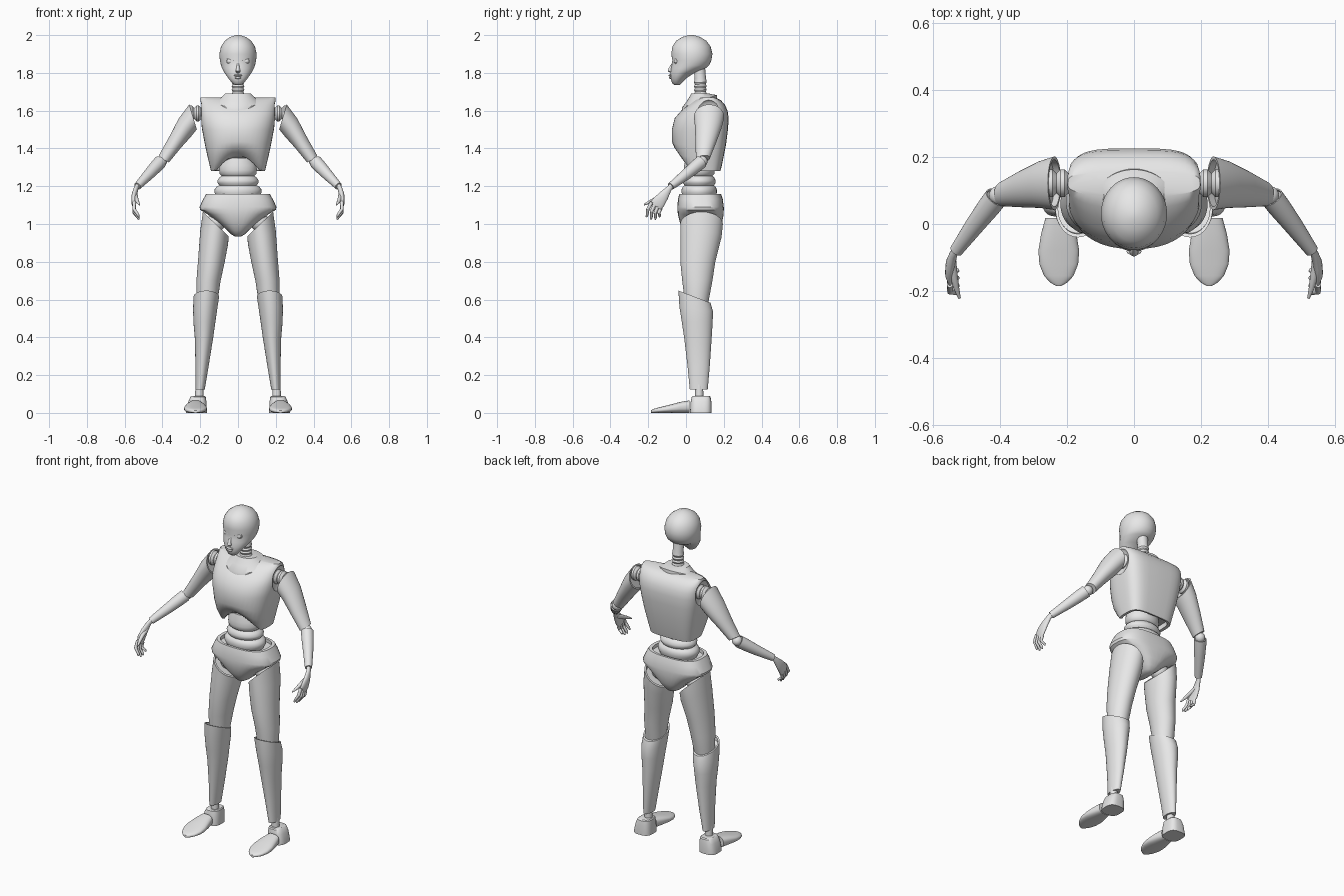
import bpy, bmesh
from math import sin, cos, pi, copysign, radians
from mathutils import Vector, Matrix

cube = bpy.data.objects.get("Cube")
if cube:
    bpy.data.objects.remove(cube)

grey = bpy.data.materials.new("plain_grey")
grey.use_nodes = True
grey.diffuse_color = (0.8, 0.8, 0.8, 1)
grey.node_tree.nodes["Principled BSDF"].inputs["Base Color"].default_value = (0.8, 0.8, 0.8, 1)
N = 40
SIDES = (("left_", 1), ("right_", -1))


def power(v, p):
    return copysign(abs(v) ** (2 / p), v)


def ring(c, u, v, p=2, n=N):
    """Superellipse around c spanned by the half axes u and v."""
    c, u, v = Vector(c), Vector(u), Vector(v)
    angles = [2 * pi * i / n for i in range(n)]
    return [c + u * power(cos(a), p) + v * power(sin(a), p) for a in angles]


def oval(z, rx, front, back, x=0, pf=2, pb=2, sx=0, sy=0):
    """Level section from y=front to y=back, tilted by the slopes sx and sy."""
    mid, h = (front + back) / 2, (back - front) / 2
    pts = []
    for i in range(N):
        c, s = cos(2 * pi * i / N), sin(2 * pi * i / N)
        p = pf if s < 0 else pb
        dx, dy = rx * power(c, p), h * power(s, p)
        pts.append(Vector((x + dx, mid + dy, z + sx * dx + sy * dy)))
    return pts


def centre(pts):
    return sum(pts, Vector()) / len(pts)


def lip(rings, depth=0.03):
    """Turn the start of a loft into a shell edge with a recessed floor."""
    c = centre(rings[0])
    rim = [c + (p - c) * 0.88 for p in rings[0]]
    step = (centre(rings[1]) - c).normalized() * depth
    return [[p + step for p in rim], rim] + rings


def finish(name, bm, angle=35):
    bmesh.ops.recalc_face_normals(bm, faces=bm.faces)
    mesh = bpy.data.meshes.new(name)
    bm.to_mesh(mesh)
    bm.free()
    mesh.materials.append(grey)
    ob = bpy.data.objects.new(name, mesh)
    bpy.context.collection.objects.link(ob)
    smooth(ob, angle)
    return ob


def smooth(ob, angle=35):
    bpy.ops.object.select_all(action="DESELECT")
    ob.select_set(True)
    bpy.context.view_layer.objects.active = ob
    bpy.ops.object.shade_smooth_by_angle(angle=radians(angle))


def loft(name, rings, side=1, angle=35):
    bm = bmesh.new()
    rows = [[bm.verts.new((p.x * side, p.y, p.z)) for p in r] for r in rings]
    n = len(rows[0])
    for a, b in zip(rows, rows[1:]):
        for i in range(n):
            j = (i + 1) % n
            bm.faces.new((a[i], a[j], b[j], b[i]))
    bm.faces.new(rows[0])
    bm.faces.new(rows[-1])
    return finish(name, bm, angle)


def pair(name, rings):
    for label, side in SIDES:
        loft(label + name, rings, side)


def tube(points, n=20):
    """Round sections given as (centre, radius) along a path."""
    axis = Vector(points[-1][0]) - Vector(points[0][0])
    u = axis.cross((0.3, 1, 0.2)).normalized()
    v = axis.cross(u).normalized()
    return [ring(c, u * r, v * r, n=n) for c, r in points]


def ball(name, c, size, side=1):
    bm = bmesh.new()
    bmesh.ops.create_uvsphere(bm, u_segments=24, v_segments=14, radius=1)
    place = Matrix.Translation((c[0] * side, c[1], c[2]))
    bm.transform(place @ Matrix.Diagonal((*size, 1)))
    return finish(name, bm)


# Head and face
loft("head", [oval(*r) for r in (
    (1.735, .014, -.06, -.035), (1.745, .03, -.073, -.025), (1.77, .05, -.081, .0),
    (1.80, .071, -.082, .045), (1.825, .085, -.079, .105), (1.84, .09, -.076, .122),
    (1.865, .096, -.072, .134), (1.90, .099, -.078, .14), (1.94, .09, -.072, .13),
    (1.97, .07, -.052, .108), (1.99, .042, -.02, .075), (2.0, .012, .015, .04))], angle=60)
loft("nose", tube([((0, -.07, 1.85), .005), ((0, -.082, 1.825), .009),
                   ((0, -.084, 1.808), .013), ((0, -.078, 1.80), .008)]))
ball("upper_lip", (0, -.082, 1.787), (.022, .011, .006))
ball("lower_lip", (0, -.08, 1.775), (.017, .011, .007))
for label, side in SIDES:
    ball(label + "eye", (.041, -.052, 1.862), (.019, .013, .015), side)
    bpy.ops.mesh.primitive_torus_add(
        major_radius=.02, minor_radius=.004, major_segments=28, minor_segments=8,
        location=(.041 * side, -.058, 1.862), rotation=(pi / 2, 0, .4 * side))
    lid = bpy.context.object
    lid.name = label + "eyelid"
    lid.scale = (1, .8, 1)
    lid.data.materials.append(grey)
    smooth(lid)

# Ribbed neck and collar
ribs = [((0, .076, 1.66 + .01 * i), .034 if i % 2 else .029) for i in range(10)]
loft("neck", tube(ribs + [((0, .076, 1.77), .03), ((0, .068, 1.85), .031)], 28))
loft("collar", [oval(1.63, .115, -.022, .165, sy=.38), oval(1.65, .115, -.02, .163, sy=.36),
                oval(1.668, .09, .005, .145, sy=.25), oval(1.69, .068, .028, .125)])

# Chest shell with an arch cut into the front of its lower edge
chest_rings = [oval(*r, 0, 2.3, 4) for r in (
    (1.28, .143, -.02, .182), (1.31, .15, -.04, .19), (1.36, .162, -.063, .2),
    (1.42, .175, -.075, .212), (1.50, .19, -.075, .222), (1.56, .198, -.06, .226),
    (1.60, .2, -.025, .22), (1.63, .2, .008, .207), (1.655, .2, .045, .185),
    (1.67, .198, .08, .155))]
for r in chest_rings:
    mid = centre(r).y
    for p in r:
        if p.y < mid and p.z < 1.45:
            p.z += .53 * (1.45 - p.z) * max(0, 1 - (p.x / .13) ** 2)
chest = loft("chest", lip(chest_rings))
for label, side in SIDES:
    cutter = ball("armhole_cutter", (.205, .12, 1.575), (.03, .072, .082), side)
    cutter.hide_render = True
    mod = chest.modifiers.new("armhole", "BOOLEAN")
    mod.operation, mod.solver, mod.object = "DIFFERENCE", "EXACT", cutter
    bpy.context.view_layer.objects.active = chest
    bpy.ops.object.modifier_apply(modifier=mod.name)
    bpy.data.objects.remove(cutter)
smooth(chest)

# Waist bellows
loft("waist", [oval(z, rx, .07 - ry, .07 + ry) for z, rx, ry in (
    (1.35, .08, .07), (1.31, .098, .08), (1.285, .1, .082), (1.265, .097, .08),
    (1.255, .086, .07), (1.245, .1, .08), (1.23, .11, .087), (1.217, .108, .086),
    (1.205, .098, .078), (1.197, .114, .087), (1.183, .124, .093), (1.165, .124, .093),
    (1.15, .115, .088), (1.12, .1, .08))], angle=50)

# Pelvis shell
loft("pelvis", lip([oval(*r, 0, 2.6, 2.8) for r in (
    (1.16, .168, -.035, .185), (1.13, .185, -.043, .195), (1.09, .204, -.045, .2),
    (1.075, .2, -.045, .2), (1.05, .16, -.043, .199), (1.0, .095, -.03, .19),
    (.965, .055, -.008, .172), (.945, .035, .01, .155), (.935, .018, .03, .135))], .02))

# Legs
for label, side in SIDES:
    ball(label + "hip_joint", (.115, .08, 1.01), (.05, .05, .05), side)
pair("thigh", lip([
    oval(1.0, .068, -.03, .195, .118, sx=.95), oval(.93, .074, -.03, .188, .126, sx=.45),
    oval(.8, .071, -.03, .155, .141), oval(.7, .064, -.02, .14, .156),
    oval(.62, .058, -.01, .125, .162), oval(.54, .05, .0, .11, .167)]))
pair("shin", lip([
    oval(.615, .0675, -.04, .13, .1675, sy=-.38), oval(.55, .064, -.035, .143, .174, sy=-.15),
    oval(.48, .058, -.022, .141, .178), oval(.4, .049, -.01, .136, .18),
    oval(.25, .035, .008, .126, .19), oval(.125, .024, .02, .115, .2)], .02))
pair("ankle", tube([((.205, .07, .07), .022), ((.205, .07, .1), .022), ((.205, .07, .15), .02)]))
pair("heel", [oval(*r, 3, 3) for r in (
    (0, .055, .022, .135, .22), (.012, .055, .022, .135, .22), (.06, .048, .025, .134, .215),
    (.085, .04, .03, .13, .211), (.09, .034, .036, .124, .21))])
pair("toe", [ring((.225, y, h / 2), (w, 0, 0), (0, 0, h / 2), 2.6) for y, w, h in (
    (.018, .04, .066), (-.03, .053, .058), (-.08, .061, .045), (-.12, .058, .035),
    (-.155, .044, .026), (-.175, .026, .02), (-.185, .008, .014))])

# Arms
pair("shoulder_joint", tube([((.16 + .012 * i, .122, 1.585), .042 if i % 3 else .03)
                             for i in range(9)]))
pair("upper_arm", lip([ring(*r) for r in (
    ((.238, .122, 1.567), (0, .08, 0), (.02, 0, .066)),
    ((.28, .118, 1.512), (0, .07, 0), (.034, 0, .046)),
    ((.335, .105, 1.43), (0, .055, .005), (.03, 0, .03)),
    ((.392, .09, 1.345), (0, .037, .005), (.027, 0, .018)))]))
for label, side in SIDES:
    ball(label + "elbow", (.405, .085, 1.332), (.029, .029, .029), side)
pair("forearm", lip([*tube([
    ((.412, .08, 1.328), .035), ((.435, .05, 1.303), .034), ((.475, -.002, 1.26), .029),
    ((.532, -.08, 1.2), .02)], 28)], .01))

# Hands with curled fingers
across = Vector((0, .8, -.6))
pair("palm", [ring(c, across * w, (t, 0, .2 * t)) for c, w, t in (
    ((.53, -.075, 1.205), .013, .012), ((.54, -.09, 1.187), .015, .012),
    ((.549, -.118, 1.15), .027, .014), ((.552, -.145, 1.115), .035, .013),
    ((.549, -.162, 1.093), .033, .009))])
for i, finger in enumerate(("index", "middle", "ring", "little")):
    t = (i - 1.5) / 1.5
    base = Vector((.55, -.157, 1.1)) + across * .029 * t
    tip = Vector((.526, -.175 + .035 * t, 1.022 + .015 * t * t))
    knuckle = base.lerp(tip, .5) + Vector((.012, -.007, 0))
    pair(finger + "_finger", tube([(base, .01), (knuckle, .009), (base.lerp(tip, .85), .0075),
                                   (tip, .004)], 12))
pair("thumb", tube([((.545, -.105, 1.155), .013), ((.54, -.15, 1.137), .012),
                    ((.532, -.19, 1.118), .009), ((.522, -.222, 1.102), .004)], 12))
